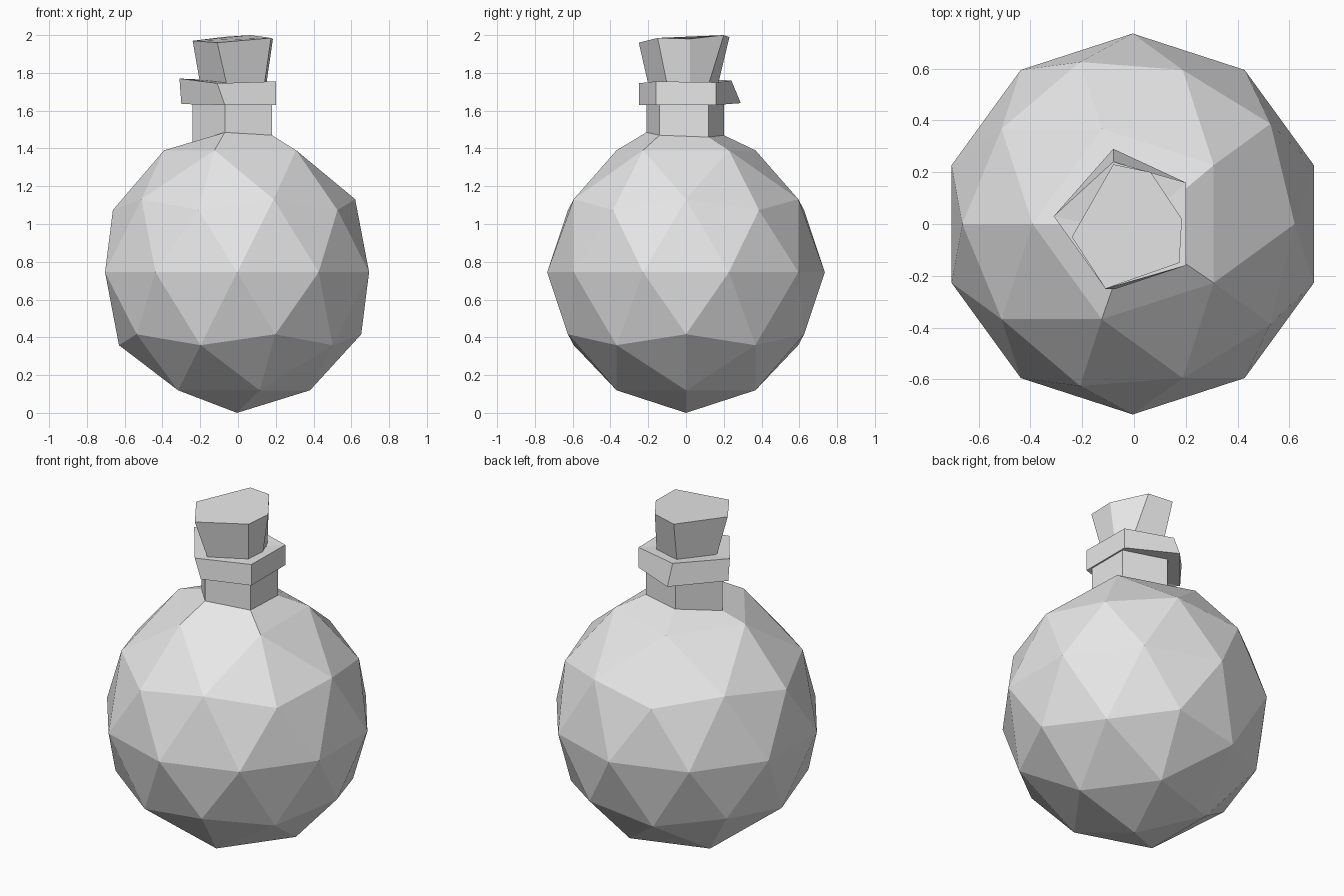
import bpy
import bmesh
from math import atan2, pi
from mathutils import Matrix

cube = bpy.data.objects.get("Cube")
if cube:
    bpy.data.objects.remove(cube, do_unlink=True)

grey = bpy.data.materials.new("plain grey")
grey.use_nodes = True
grey.diffuse_color = (0.8, 0.8, 0.8, 1)
grey.node_tree.nodes["Principled BSDF"].inputs["Base Color"].default_value = (0.8, 0.8, 0.8, 1)


def finish(bm, name):
    """Turn a bmesh into a flat-shaded object."""
    bmesh.ops.recalc_face_normals(bm, faces=bm.faces[:])
    mesh = bpy.data.meshes.new(name)
    bm.to_mesh(mesh)
    bm.free()
    mesh.materials.append(grey)
    obj = bpy.data.objects.new(name, mesh)
    bpy.context.collection.objects.link(obj)
    return obj


def add_ring(bm, points):
    return [bm.verts.new(p) for p in points]


def bridge(bm, low, high):
    """Join two rings of equal length with quads."""
    n = len(low)
    for i in range(n):
        j = (i + 1) % n
        bm.faces.new((low[i], low[j], high[j], high[i]))


def loft(name, rings, cap=False):
    bm = bmesh.new()
    loops = [add_ring(bm, r) for r in rings]
    for low, high in zip(loops, loops[1:]):
        bridge(bm, low, high)
    if cap:
        bm.faces.new(loops[-1])
    return finish(bm, name)


# Five-sided neck outline, counter-clockwise from the back left corner
neck_plan = [(0.18, 0.12), (-0.07, 0.20), (-0.24, 0.0), (-0.07, -0.21), (0.18, -0.14)]
neck_base_z = [1.46, 1.47, 1.43, 1.485, 1.47]
neck_base = [(x, y, z) for (x, y), z in zip(neck_plan, neck_base_z)]
neck_top = [(x, y, 1.64) for x, y in neck_plan]

# Round faceted body with its top point opened into the neck
bm = bmesh.new()
bmesh.ops.create_icosphere(bm, subdivisions=2, radius=0.735)
bmesh.ops.transform(bm, matrix=Matrix.Translation((-0.005, 0, 0.745)) @ Matrix.Rotation(pi, 4, "Z"),
                    verts=bm.verts[:])
top = max(bm.verts, key=lambda v: v.co.z)
bmesh.ops.delete(bm, geom=[top], context="VERTS")
for v in bm.verts:
    v.co.z = max(v.co.z, 0) if v.co.z < 1.3 else v.co.z + 0.02
lowest = min(bm.verts, key=lambda v: v.co.z)
lowest.co.z = 0
opening = sorted((v for v in bm.verts if v.is_boundary),
                 key=lambda v: atan2(v.co.y, v.co.x) % (2 * pi))
base = add_ring(bm, neck_base)
rim = add_ring(bm, neck_top)
bridge(bm, opening, base)
bridge(bm, base, rim)
finish(bm, "bottle_body")

# Uneven collar round the mouth
collar_low = [(0.20, 0.16, 1.63), (-0.08, 0.29, 1.64), (-0.30, 0.03, 1.635),
              (-0.07, -0.25, 1.63), (0.20, -0.16, 1.63)]
collar_high = [(0.20, 0.16, 1.75), (-0.08, 0.24, 1.76), (-0.31, 0.03, 1.77),
               (-0.11, -0.25, 1.745), (0.20, -0.16, 1.755)]
mouth = [(x * 0.7, y * 0.75, 1.75) for x, y in neck_plan]
loft("collar", [neck_top, collar_low, collar_high, mouth])

# Flared, roughly cut stopper
stopper_low = [(0.15, 0.02, 1.74), (0.11, 0.12, 1.74), (-0.06, 0.17, 1.74),
               (-0.20, 0.0, 1.74), (-0.06, -0.20, 1.74), (0.14, -0.10, 1.74)]
stopper_high = [(0.185, 0.02, 1.98), (0.065, 0.20, 2.0), (-0.08, 0.23, 1.99),
                (-0.24, -0.05, 1.97), (-0.11, -0.25, 1.96), (0.175, -0.15, 1.985)]
loft("stopper", [stopper_low, stopper_high], cap=True)
